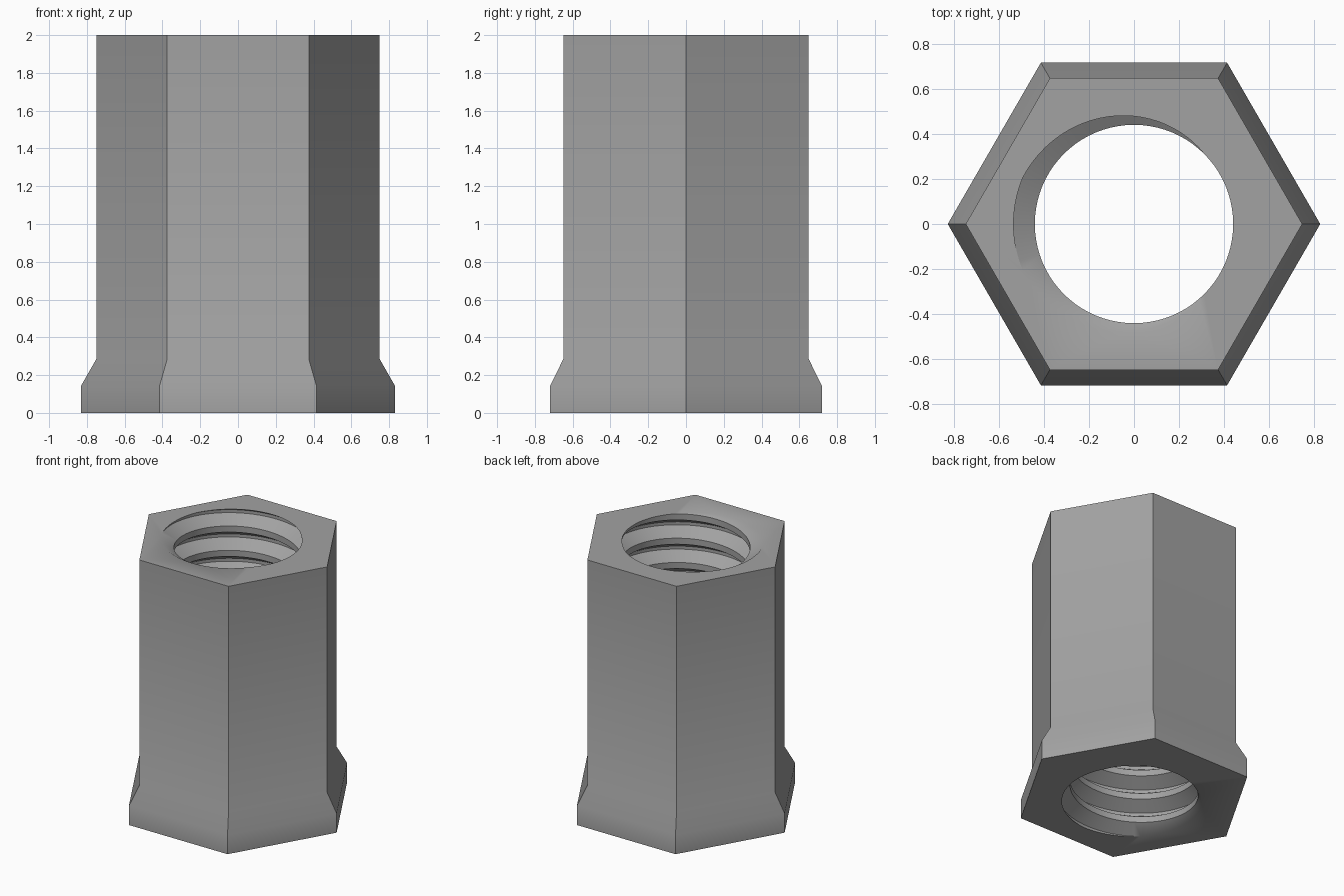
import bpy
import bmesh
from math import cos, sin, pi, tau, radians

cube = bpy.data.objects.get("Cube")
if cube:
    bpy.data.objects.remove(cube)

HEIGHT = 2.0
PITCH = 0.185
MINOR, MAJOR = 0.442, 0.537
SEGMENTS = 80

metal = bpy.data.materials.new("grey metal")
metal.use_nodes = True
metal.diffuse_color = (0.36, 0.36, 0.36, 1)
metal.node_tree.nodes["Principled BSDF"].inputs["Base Color"].default_value = metal.diffuse_color

bm = bmesh.new()


def skin(columns):
    """Join neighbouring columns of vertices with quads."""
    for a, b in zip(columns, columns[1:]):
        for i in range(len(a) - 1):
            bm.faces.new((a[i], b[i], b[i + 1], a[i + 1]))


# Internal helical thread: flat roots, sloping flanks and flat crests
profile = [(-0.0625, MAJOR), (0.0625, MAJOR), (0.375, MINOR), (0.625, MINOR)]
turns = range(-int(HEIGHT / PITCH) - 3, 3)
thread = []
for j in range(SEGMENTS + 1):
    a = tau * j / SEGMENTS
    start = HEIGHT + PITCH * (a - pi) / tau
    thread.append([bm.verts.new((r * cos(a), r * sin(a), start + (k + u) * PITCH))
                   for k in turns for u, r in profile])
skin(thread)
bmesh.ops.remove_doubles(bm, verts=bm.verts[:], dist=1e-5)

# Trim the thread level with both ends
for z, direction in ((0, -1), (HEIGHT, 1)):
    bmesh.ops.bisect_plane(bm, geom=bm.verts[:] + bm.edges[:] + bm.faces[:], dist=1e-6,
                           plane_co=(0, 0, z), plane_no=(0, 0, direction), clear_outer=True)

# Hexagonal body with a flared foot
outline = [(0.83, 0), (0.83, 0.145), (0.75, 0.285), (0.75, HEIGHT)]
skin([[bm.verts.new((r * cos(tau * j / 6), r * sin(tau * j / 6), z)) for r, z in outline]
      for j in range(7)])
bmesh.ops.remove_doubles(bm, verts=bm.verts[:], dist=1e-5)

# End faces between the hexagon and the threaded hole
for z in (0, HEIGHT):
    rim = [e for e in bm.edges if e.is_boundary and all(abs(v.co.z - z) < 1e-4 for v in e.verts)]
    bmesh.ops.triangle_fill(bm, edges=rim, use_beauty=True, normal=(0, 0, 1))

bmesh.ops.recalc_face_normals(bm, faces=bm.faces[:])
mesh = bpy.data.meshes.new("threaded_hex_sleeve")
bm.to_mesh(mesh)
bm.free()
mesh.materials.append(metal)

sleeve = bpy.data.objects.new("threaded_hex_sleeve", mesh)
bpy.context.collection.objects.link(sleeve)
bpy.ops.object.select_all(action='DESELECT')
sleeve.select_set(True)
bpy.context.view_layer.objects.active = sleeve
bpy.ops.object.shade_smooth_by_angle(angle=radians(32))
